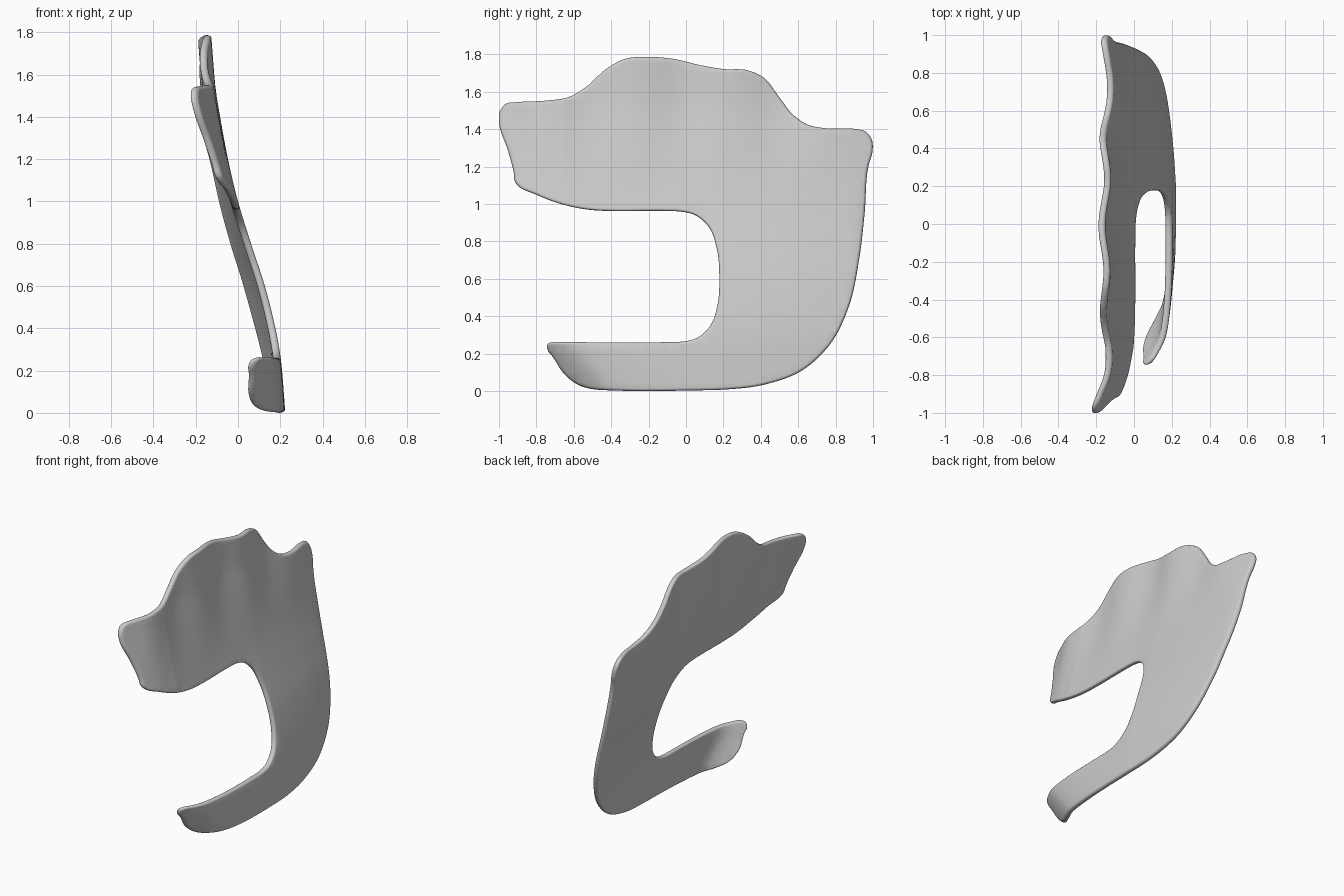
import bpy, bmesh, math
from mathutils import Vector
from mathutils.geometry import interpolate_bezier

if "Cube" in bpy.data.objects:
    bpy.data.objects.remove(bpy.data.objects["Cube"])

THICKNESS = 0.036
ROUNDING = 0.014
CELL = 0.05

# Outline in the y-z plane, one run per side
crest = [(-1, 1.44), (-.998, 1.49), (-.965, 1.535), (-.9, 1.545), (-.75, 1.553),
         (-.62, 1.575), (-.53, 1.63), (-.43, 1.72), (-.33, 1.775), (-.2, 1.787),
         (-.06, 1.775), (.08, 1.742), (.2, 1.722), (.33, 1.715), (.41, 1.68),
         (.5, 1.57), (.57, 1.48), (.65, 1.425), (.75, 1.405), (.9, 1.402)]
back_edge = [(.965, 1.385), (.995, 1.34), (.998, 1.29), (.975, 1.2), (.955, .95),
             (.925, .7), (.87, .45), (.77, .25), (.62, .11), (.42, .035)]
lower_arm = [(.2, .008), (.05, .004), (-.4, .004), (-.48, .008), (-.57, .03),
             (-.65, .09), (-.71, .18), (-.742, .225), (-.742, .25), (-.72, .262),
             (-.68, .262), (-.1, .262), (-.03, .264)]
notch = [(.06, .285), (.13, .35), (.168, .46), (.178, .61), (.165, .76),
         (.12, .88), (.05, .94), (-.04, .961), (-.1, .963), (-.4, .963), (-.48, .966)]
front_edge = [(-.65, .995), (-.8, 1.05), (-.905, 1.105), (-.915, 1.12),
              (-.92, 1.16), (-.95, 1.28)]

# Height profile of the +x face, and how far each end curls toward -x
lean = [(0, .224), (.25, .203), (.4, .177), (.6, .127), (.8, .062), (1, 0),
        (1.2, -.05), (1.4, -.093), (1.55, -.12), (1.8, -.142)]
back_curl = [(.2, 0), (.4, .012), (.65, .035), (.8, .055), (.9, .07), (1, .1)]
upper_curl = [(.65, 0), (.8, .015), (.9, .04), (1, .07)]
lower_curl = [(.2, 0), (.4, .007), (.6, .033), (.7, .08), (.8, .15)]


def smoothstep(low, high, value):
    t = min(max((value - low) / (high - low), 0), 1)
    return t * t * (3 - 2 * t)


def sample(table, value):
    """Smooth cubic interpolation through a table of pairs."""
    value = min(max(value, table[0][0]), table[-1][0])

    def slope(k):
        a, b = table[max(k - 1, 0)], table[min(k + 1, len(table) - 1)]
        return (b[1] - a[1]) / (b[0] - a[0])

    for k in range(len(table) - 1):
        (a, fa), (b, fb) = table[k], table[k + 1]
        if value <= b:
            w = b - a
            t = (value - a) / w
            ease = t * t * (3 - 2 * t)
            bend = t * (1 - t) * w
            return fa + (fb - fa) * ease + bend * ((1 - t) * slope(k) - t * slope(k + 1))


def sheet_x(y, z):
    """Middle of the sheet at a given place."""
    x = sample(lean, z) - THICKNESS / 2
    x -= sample(back_curl, y) * (1 - smoothstep(.4, 1.35, z) / 2)
    upper = smoothstep(.5, .9, z)
    x -= sample(upper_curl, -y) * upper
    x -= sample(lower_curl, -y + .8 * (.26 - z)) * (1 - upper)
    ripple = smoothstep(1, 1.7, z)
    return x - .014 * ripple * math.cos(4 * math.pi * y)


def smooth_loop(points):
    """Closed curve through the points, with evenly spaced samples."""
    pts = [Vector(p) for p in points]
    count = len(pts)
    tangents = []
    for i, p in enumerate(pts):
        before, after = p - pts[i - 1], pts[(i + 1) % count] - p
        tangents.append((before.normalized() * after.length
                         + after.normalized() * before.length).normalized())
    loop = []
    for i, p in enumerate(pts):
        j = (i + 1) % count
        reach = (pts[j] - p).length / 3
        steps = max(3, round(reach * 3 / .02))
        curve = interpolate_bezier(p, p + tangents[i] * reach,
                                   pts[j] - tangents[j] * reach, pts[j], steps + 1)
        loop += [Vector(c[:2]) for c in curve[:-1]]
    return loop


def inset(loop, distance):
    """Move a clockwise loop inward."""
    result = []
    for i, p in enumerate(loop):
        along = (loop[(i + 1) % len(loop)] - loop[i - 1]).normalized()
        result.append(p + Vector((along.y, -along.x)) * distance)
    return result


outline = smooth_loop(crest + back_edge + lower_arm + notch + front_edge)
bm = bmesh.new()


def add_ring(angle, side):
    ring = inset(outline, ROUNDING * (1 - math.cos(angle)))
    offset = side * THICKNESS / 2 * math.sin(angle)
    return [bm.verts.new((offset, p.x, p.y)) for p in ring]


# Two flat faces joined by a rounded rim
rim = add_ring(0, 1)
for side in (1, -1):
    previous = rim
    for step in (1, 2, 3, 4):
        ring = add_ring(step * math.pi / 8, side)
        for i in range(len(ring)):
            bm.faces.new((previous[i - 1], previous[i], ring[i], ring[i - 1]))
        previous = ring
    cap = bm.faces.new(previous)
    cap.normal_update()
    bmesh.ops.triangulate(bm, faces=[cap])

# Cut into cells so the sheet can bend
for axis, low, high in ((Vector((0, 1, 0)), -1, 1), (Vector((0, 0, 1)), 0, 1.8)):
    for k in range(1, round((high - low) / CELL)):
        everything = bm.verts[:] + bm.edges[:] + bm.faces[:]
        bmesh.ops.bisect_plane(bm, geom=everything, dist=1e-5,
                               plane_co=axis * (low + k * CELL), plane_no=axis)

# Bend the sheet
bm.normal_update()
bmesh.ops.triangulate(bm, faces=bm.faces[:])
for v in bm.verts:
    v.co.x += sheet_x(v.co.y, v.co.z)
bmesh.ops.recalc_face_normals(bm, faces=bm.faces[:])

mesh = bpy.data.meshes.new("curved_sheet")
bm.to_mesh(mesh)
bm.free()
sheet = bpy.data.objects.new("curved_sheet", mesh)
bpy.context.collection.objects.link(sheet)

# Plain grey finish
grey = bpy.data.materials.new("light_grey")
grey.use_nodes = True
colour = (.6, .6, .6, 1)
grey.diffuse_color = colour
grey.node_tree.nodes["Principled BSDF"].inputs["Base Color"].default_value = colour
mesh.materials.append(grey)

bpy.ops.object.select_all(action="DESELECT")
sheet.select_set(True)
bpy.context.view_layer.objects.active = sheet
bpy.ops.object.shade_smooth_by_angle(angle=math.radians(50))
